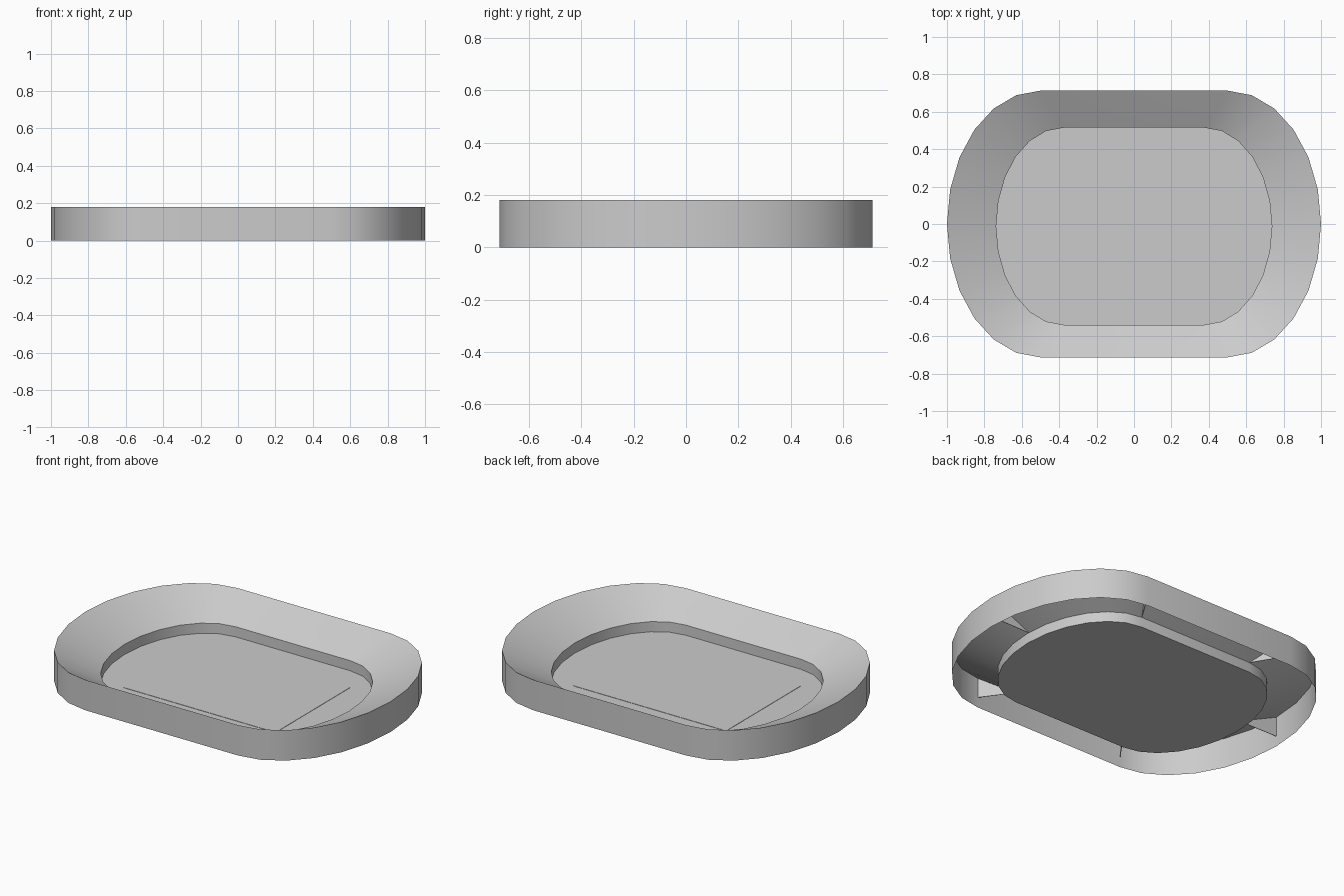
import bpy
import bmesh
from math import sin, cos, pi

cube = bpy.data.objects.get("Cube")
if cube:
    bpy.data.objects.remove(cube, do_unlink=True)

GREY = (0.6, 0.6, 0.6, 1)
grey = bpy.data.materials.new("plain grey")
grey.use_nodes = True
grey.diffuse_color = GREY
grey.node_tree.nodes["Principled BSDF"].inputs["Base Color"].default_value = GREY

SEGMENTS = 12             # steps around each rounded end
TOP, LIP = 0.18, 0.06     # rim height and foot of the slope
SHIFT = -0.012            # offset of the recess in y


def outline(straight, rx, ry, z, cy=0.0):
    """Counter-clockwise ring: two elliptical ends joined by straight sides."""
    ring = []
    for side in (1, -1):
        for i in range(SEGMENTS + 1):
            a = -pi / 2 + pi * i / SEGMENTS
            ring.append((side * (straight + rx * cos(a)), side * ry * sin(a) + cy, z))
    return ring


def finish(name, bm):
    mesh = bpy.data.meshes.new(name)
    bm.to_mesh(mesh)
    bm.free()
    mesh.materials.append(grey)
    obj = bpy.data.objects.new(name, mesh)
    bpy.context.collection.objects.link(obj)
    return obj


def loft(name, rings, cap=False):
    """Skin successive rings, optionally closing the last one."""
    bm = bmesh.new()
    loops = [[bm.verts.new(p) for p in ring] for ring in rings]
    for low, high in zip(loops, loops[1:]):
        for i in range(len(low)):
            j = (i + 1) % len(low)
            bm.faces.new((low[i], low[j], high[j], high[i]))
    if cap:
        bm.faces.new(loops[-1])
    obj = finish(name, bm)
    bpy.ops.object.select_all(action='DESELECT')
    obj.select_set(True)
    bpy.context.view_layer.objects.active = obj
    bpy.ops.object.shade_smooth_by_angle(angle=pi / 6)
    return obj


def web(name, outer, inner):
    """Thin triangular stiffener under the slope."""
    bm = bmesh.new()
    points = [(*outer, LIP), (*outer, TOP - 0.003), (*inner, LIP - 0.002)]
    bm.faces.new([bm.verts.new(p) for p in points])
    obj = finish(name, bm)
    thick = obj.modifiers.new("thickness", 'SOLIDIFY')
    thick.thickness = 0.003
    thick.offset = 0


# Outer wall, sloping rim and sunken floor
rim = outline(0.5, 0.5, 0.713, TOP)
lip = outline(0.377, 0.36, 0.527, LIP, SHIFT)
loft("outer_wall", [outline(0.5, 0.5, 0.713, 0), rim])
loft("sloped_rim", [rim, lip])
loft("sunken_floor", [lip, outline(0.377, 0.36, 0.527, 0, SHIFT)], cap=True)

# Thin panel on the floor
bm = bmesh.new()
bmesh.ops.create_cube(bm, size=1)
bmesh.ops.scale(bm, vec=(1.0, 0.7, 0.002), verts=bm.verts)
panel = finish("floor_panel", bm)
panel.location = (0, SHIFT, 0.002)

# Stiffening webs hidden under the slope
for sx, side in ((1, "left"), (-1, "right")):
    web(f"{side}_end_web", (sx * 0.997, 0), (sx * 0.737, 0))
    for sy, end in ((1, "back"), (-1, "front")):
        web(f"{end}_{side}_web", (sx * 0.498, sy * 0.71),
            (sx * 0.377, sy * 0.527 + SHIFT))
